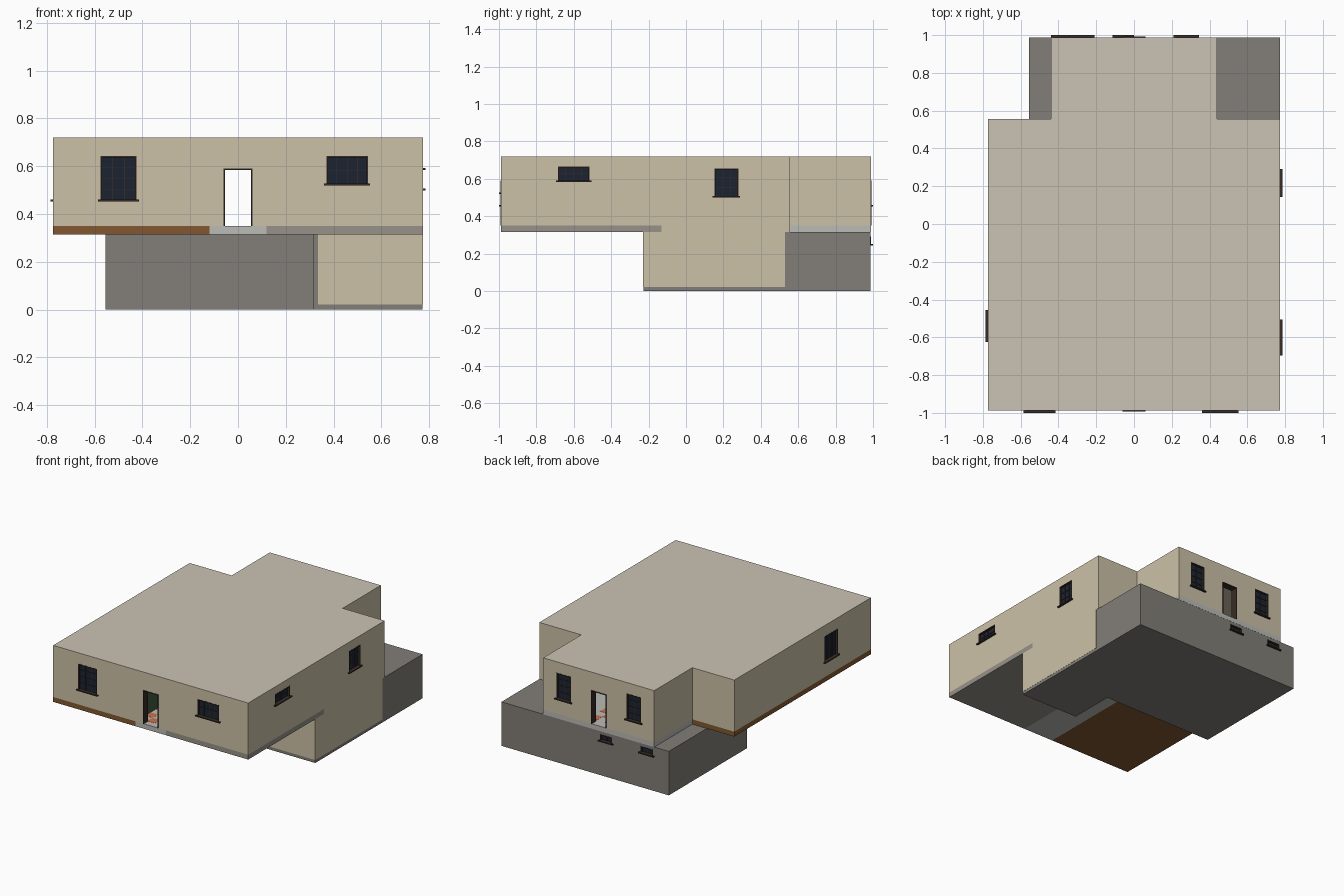
import bpy, bmesh

if "Cube" in bpy.data.objects:
    bpy.data.objects.remove(bpy.data.objects["Cube"])

XW, YW = 0.773, 0.988          # outer wall planes
Z0, ZF, ZT = 0.315, 0.35, 0.72  # slab underside, floor level, roof top


def mat(name, r, g, b):
    m = bpy.data.materials.new(name)
    m.diffuse_color = (*[(c / 255) ** 2.2 for c in (r, g, b)], 1)
    m.use_nodes = True
    m.node_tree.nodes["Principled BSDF"].inputs["Base Color"].default_value = m.diffuse_color
    return m


PLASTER = mat("plaster", 203, 192, 166)
ROOF = mat("roof", 201, 193, 179)
CONCRETE = mat("concrete", 129, 125, 119)
SCREED = mat("screed", 186, 185, 180)
STONE = mat("grey_slab", 150, 145, 136)
WOOD = mat("timber_floor", 128, 88, 52)
FRAME = mat("window_frame", 58, 48, 42)
GLASS = mat("glass", 34, 40, 52)
TILE = mat("terracotta", 205, 112, 78)
GREEN = mat("green_paint", 62, 92, 66)


def finish(name, bm, material):
    bmesh.ops.recalc_face_normals(bm, faces=bm.faces)
    me = bpy.data.meshes.new(name)
    bm.to_mesh(me)
    bm.free()
    ob = bpy.data.objects.new(name, me)
    bpy.context.collection.objects.link(ob)
    if material:
        me.materials.append(material)
    return ob


def prism(name, outline, z0, z1, material=None):
    bm = bmesh.new()
    face = bm.faces.new([bm.verts.new((x, y, z0)) for x, y in outline])
    ext = bmesh.ops.extrude_face_region(bm, geom=[face])["geom"]
    top = [v for v in ext if isinstance(v, bmesh.types.BMVert)]
    bmesh.ops.translate(bm, verts=top, vec=(0, 0, z1 - z0))
    return finish(name, bm, material)


def boxes(name, items, material=None):
    """One object from boxes given as (x0, x1, y0, y1, z0, z1)."""
    bm = bmesh.new()
    for b in items:
        vs = bmesh.ops.create_cube(bm, size=1)["verts"]
        for v in vs:
            v.co = [b[2 * i] if v.co[i] < 0 else b[2 * i + 1] for i in range(3)]
    return finish(name, bm, material)


def cut(ob, cutter):
    mod = ob.modifiers.new("cut", "BOOLEAN")
    mod.operation, mod.solver, mod.object = "DIFFERENCE", "EXACT", cutter
    bpy.context.view_layer.update()
    me = bpy.data.meshes.new_from_object(
        ob.evaluated_get(bpy.context.evaluated_depsgraph_get()))
    ob.modifiers.clear()
    ob.data = me
    bpy.data.objects.remove(cutter)


def on_wall(side, u0, u1, d0, d1, z0, z1):
    """Box on a facade: u along the wall, d outward from its plane."""
    s = -1 if side in ("front", "left") else 1
    w = YW if side in ("front", "back") else XW
    a, b = sorted((s * (w + d0), s * (w + d1)))
    return (u0, u1, a, b, z0, z1) if w == YW else (a, b, u0, u1, z0, z1)


def t_outline(i):
    """T-shaped plan of the main floor, inset by i."""
    x, a, s, y = XW - i, 0.44 - i, 0.557 - i, YW - i
    return [(-x, -y), (x, -y), (x, s), (a, s), (a, y), (-a, y), (-a, s), (-x, s)]


# openings: side, u0, u1, z0, z1, columns, rows
windows = [("front", -0.575, -0.425, 0.458, 0.642, 3, 4),
           ("front", 0.37, 0.543, 0.525, 0.642, 4, 2),
           ("right", -0.685, -0.515, 0.59, 0.665, 4, 2),
           ("right", 0.152, 0.28, 0.505, 0.655, 3, 3),
           ("left", -0.615, -0.465, 0.458, 0.642, 3, 4),
           ("back", 0.22, 0.335, 0.458, 0.642, 2, 4),
           ("back", -0.335, -0.22, 0.458, 0.642, 2, 4)]
vents = [("back", -0.105, -0.01, 0.25, 0.293, 2, 1),
         ("back", -0.43, -0.33, 0.25, 0.293, 2, 1)]
doors = [("front", -0.06, 0.06, ZF, 0.59), ("back", -0.06, 0.06, ZF, 0.59)]

# main storey shell: hollow T plan with openings, roof coloured on top
shell = prism("upper_walls", t_outline(0), ZF, ZT, PLASTER)
cut(shell, prism("cut_rooms", t_outline(0.045), ZF - 0.1, ZT - 0.03))
cut(shell, boxes("cut_openings",
    [on_wall(w[0], w[1], w[2], -0.08, 0.05, w[3], w[4]) for w in windows] +
    [on_wall(d[0], d[1], d[2], -0.08, 0.05, d[3] - 0.02, d[4]) for d in doors]))
shell.data.materials.append(ROOF)
for p in shell.data.polygons:
    if p.normal.z > 0.9 and p.center.z > ZT - 0.01:
        p.material_index = 1

# floor slabs, each room with its own finish
boxes("timber_slab", [(-XW, -0.12, -YW, 0.557, Z0, ZF)], WOOD)
boxes("hall_slab", [(-0.12, 0.12, -YW, -0.13, Z0, ZF),
                    (-0.12, 0.315, -0.13, 0.557, Z0, ZF)], SCREED)
boxes("grey_slab", [(0.12, XW, -YW, -0.13, Z0, ZF)], STONE)
boxes("side_slab", [(0.315, XW, -0.13, 0.557, Z0, ZF)], PLASTER)
boxes("back_slab", [(-0.44, 0.44, 0.557, YW, Z0, ZF)], SCREED)

# terracotta tiles laid in a chequer through the hall and back room
t = 0.06
boxes("floor_tiles", [(-0.12 + i * t, -0.12 + (i + 1) * t,
                       -0.94 + j * t, -0.94 + (j + 1) * t, ZF - 0.005, ZF + 0.001)
                      for i in range(4) for j in range(31) if (i + j) % 2], TILE)

# hall partitions
boxes("hall_walls", [(-0.14, -0.12, -0.943, -0.13, ZF, ZT - 0.03),
                     (0.12, 0.14, -0.943, -0.13, ZF, ZT - 0.03)], GREEN)

# basement: L-shaped concrete block with window recesses
basement = prism("basement", [(-0.555, 0.1), (0.315, 0.1), (0.315, -0.228),
                              (XW - 0.001, -0.228), (XW - 0.001, YW - 0.001),
                              (-0.555, YW - 0.001)], 0, Z0, CONCRETE)
cut(basement, boxes("cut_vents",
    [on_wall(w[0], w[1], w[2], -0.03, 0.05, w[3], w[4]) for w in vents]))

# plaster cladding on the exposed basement corner, above a concrete plinth
prism("basement_cladding", [(0.335, -0.23), (XW, -0.23), (XW, 0.53), (XW - 0.02, 0.53),
                            (XW - 0.02, -0.21), (0.335, -0.21)], 0.022, Z0, PLASTER)


def border(side, u0, u1, z0, z1, w, d0, d1):
    return [on_wall(side, u0, u0 + w, d0, d1, z0, z1),
            on_wall(side, u1 - w, u1, d0, d1, z0, z1),
            on_wall(side, u0 + w, u1 - w, d0, d1, z1 - w, z1)]


# windows: glass pane, frame with glazing bars, projecting sill
for n, (side, u0, u1, z0, z1, cols, rows) in enumerate(windows + vents):
    boxes(f"glass_{n}", [on_wall(side, u0, u1, -0.022, -0.014, z0, z1)], GLASS)
    bars = border(side, u0, u1, z0, z1, 0.006, -0.026, 0.001)
    for i in range(1, cols):
        u = u0 + (u1 - u0) * i / cols
        bars.append(on_wall(side, u - 0.0015, u + 0.0015, -0.015, -0.011, z0, z1))
    for j in range(1, rows):
        z = z0 + (z1 - z0) * j / rows
        bars.append(on_wall(side, u0, u1, -0.015, -0.010, z - 0.0015, z + 0.0015))
    boxes(f"window_frame_{n}", bars, FRAME)
    boxes(f"sill_{n}", [on_wall(side, u0 - 0.01, u1 + 0.01, -0.03, 0.012,
                                z0 - 0.006, z0 + 0.002)], FRAME)

# open door frames lining the wall thickness, with a small threshold
for side, u0, u1, z0, z1 in doors:
    boxes(f"{side}_door_frame", border(side, u0, u1, z0, z1, 0.005, -0.047, 0.004), FRAME)
